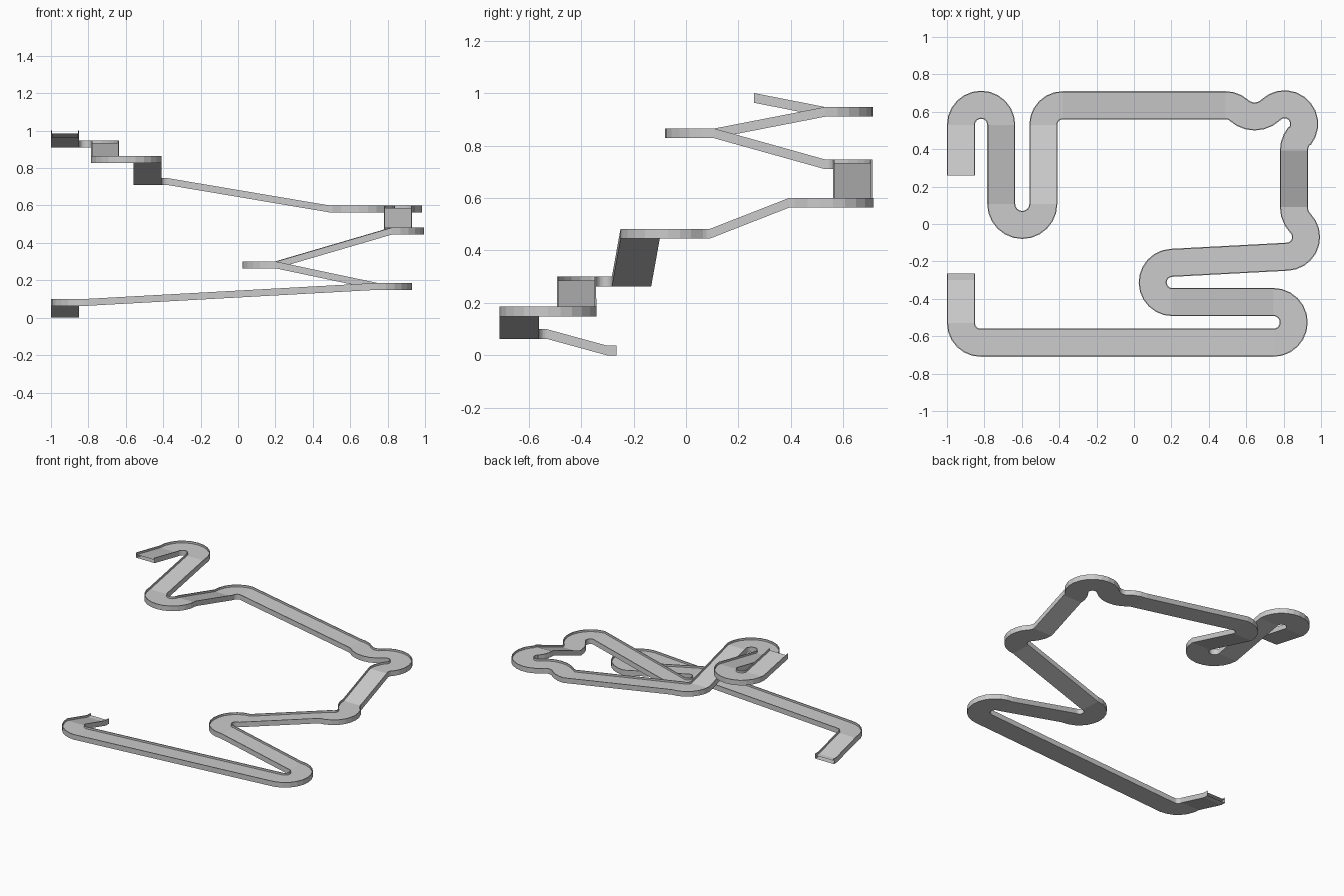
import bpy, bmesh
from math import radians, degrees, sin, cos, ceil, pi

if "Cube" in bpy.data.objects:
    bpy.data.objects.remove(bpy.data.objects["Cube"])

# Channel cross-section: boxed base with a shallow floor between thin rims
HALF, DEEP, LIP, RIM = 0.075, 0.037, 0.014, 0.006
PROFILE = [(-HALF, -DEEP), (HALF, -DEEP), (HALF, 0), (HALF - RIM, 0),
           (HALF - RIM, -LIP), (-HALF + RIM, -LIP), (-HALF + RIM, 0), (-HALF, 0)]

# Level bends: centre x, y, radius, start angle, end angle, rim height
BENDS = [
    (-0.8175, 0.53, 0.1075, 180, 0, 0.947),       # first hairpin
    (-0.5975, 0.1075, 0.1125, 180, 360, 0.865),   # second hairpin
    (-0.38, 0.53, 0.105, 180, 90, 0.747),         # back left corner
    (0.49, 0.53, 0.105, 90, 47.6, 0.6),           # wavy back right corner
    (0.645, 0.70, 0.125, 227.6, 313, 0.6),
    (0.805, 0.535, 0.105, 133, -39, 0.6),
    (0.98, 0.392, 0.125, 141, 180, 0.6),
    (0.98, 0.09, 0.125, 180, 224, 0.482),         # wavy right corner
    (0.815, -0.07, 0.105, 44, -87, 0.482),
    (0.205, -0.3125, 0.105, 93, 270, 0.3),        # inner hairpin
    (0.745, -0.526, 0.109, 90, -90, 0.186),       # outer hairpin
    (-0.82, -0.53, 0.105, -90, -180, 0.1),        # front left corner
]


def bend_points(cx, cy, r, a0, a1, z):
    """Stations (x, y, z, side direction) along one level bend."""
    n = max(2, ceil(abs(a1 - a0) / 16))
    out = []
    for i in range(n + 1):
        a = radians(a0 + (a1 - a0) * i / n)
        s = 1 if a1 > a0 else -1      # right-hand side of travel
        out.append((cx + r * cos(a), cy + r * sin(a), z, s * cos(a), s * sin(a)))
    return out


# Full run: upper start, bends joined by sloping straights, lower exit
stations = [(-0.925, 0.26, 1.0, 1, 0)]
for b in BENDS:
    stations += bend_points(*b)
stations += [(-0.925, -0.30, DEEP, 1, 0), (-0.925, -0.265, DEEP, 1, 0)]

# Sweep the cross-section with upright walls, leaving both ends open
bm = bmesh.new()
rings = [[bm.verts.new((x + sx * u, y + sy * u, z + v)) for u, v in PROFILE]
         for x, y, z, sx, sy in stations]
for a, b in zip(rings, rings[1:]):
    for i in range(len(PROFILE)):
        j = (i + 1) % len(PROFILE)
        bm.faces.new((a[i], a[j], b[j], b[i]))
bmesh.ops.remove_doubles(bm, verts=bm.verts, dist=0.0005)
bmesh.ops.recalc_face_normals(bm, faces=bm.faces)
mesh = bpy.data.meshes.new("track_channel")
bm.to_mesh(mesh)
bm.free()
track = bpy.data.objects.new("track_channel", mesh)
bpy.context.collection.objects.link(track)
